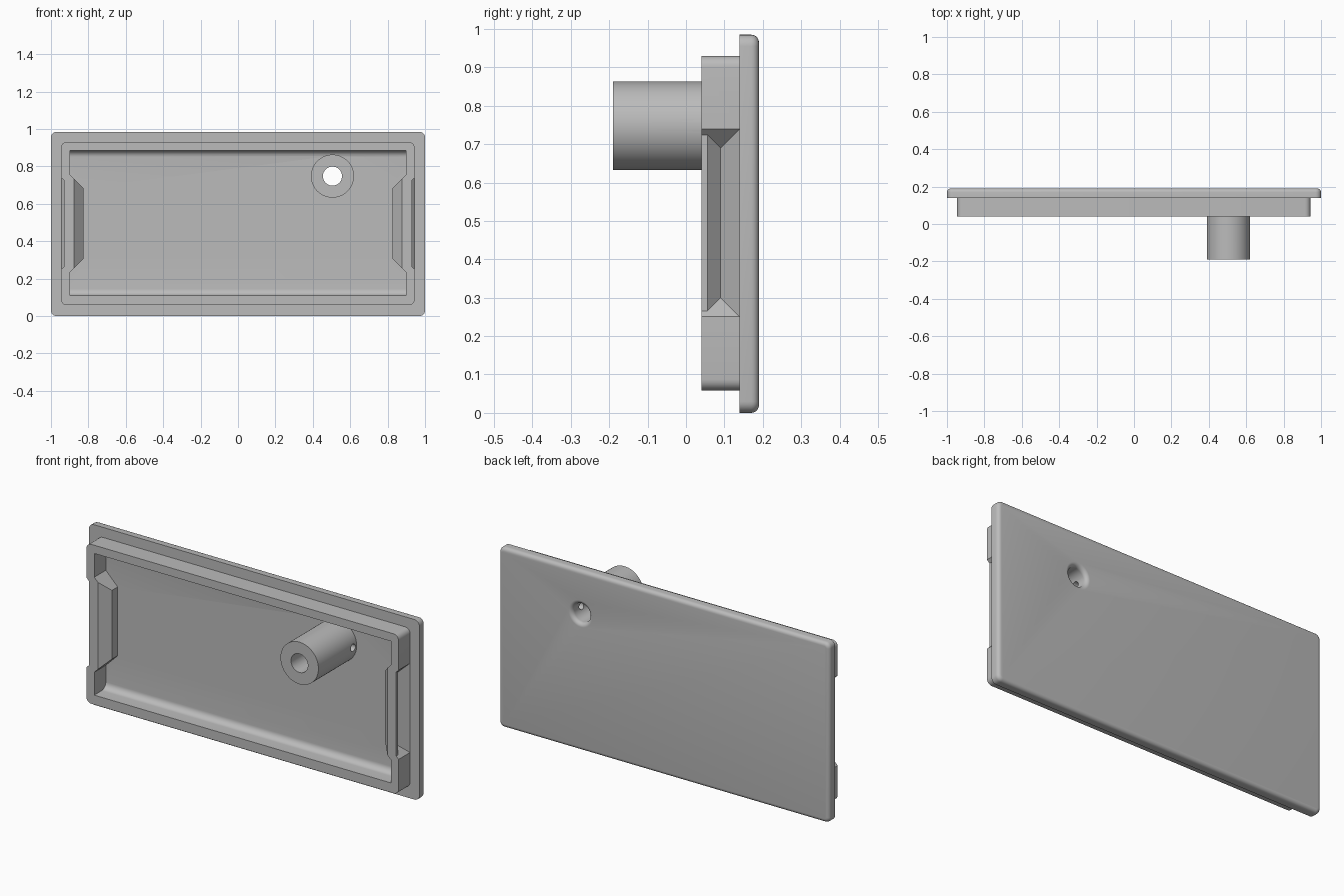
import bpy, bmesh, math
from mathutils import Vector, Matrix

if "Cube" in bpy.data.objects:
    bpy.data.objects.remove(bpy.data.objects["Cube"], do_unlink=True)

grey = bpy.data.materials.new("light_grey_plastic")
grey.use_nodes = True
colour = (0.5, 0.5, 0.5, 1)
grey.diffuse_color = colour
grey.node_tree.nodes["Principled BSDF"].inputs["Base Color"].default_value = colour

MID_Z = 0.495
POST = Vector((0.505, 0, 0.748))


def finish(bm, name):
    bmesh.ops.recalc_face_normals(bm, faces=bm.faces)
    mesh = bpy.data.meshes.new(name)
    bm.to_mesh(mesh)
    bm.free()
    mesh.materials.append(grey)
    ob = bpy.data.objects.new(name, mesh)
    bpy.context.collection.objects.link(ob)
    return ob


def box(name, low, high, bevels=()):
    """Box between two corners; each bevel is (edge rule, radius, segments)."""
    bm = bmesh.new()
    low, high = Vector(low), Vector(high)
    bmesh.ops.create_cube(bm, size=1)
    bmesh.ops.scale(bm, vec=high - low, verts=bm.verts)
    bmesh.ops.translate(bm, vec=(low + high) / 2, verts=bm.verts)
    for rule, radius, segments in bevels:
        edges = [e for e in bm.edges if rule(e.verts[0].co, e.verts[1].co)]
        bmesh.ops.bevel(bm, geom=edges, offset=radius, segments=segments,
                        profile=0.5, affect='EDGES')
    return finish(bm, name)


def hull(name, side, profile, taper):
    """Convex block from (x, y) points whose ends slope at 45 degrees."""
    bm = bmesh.new()
    for x, y in profile:
        for s in (-1, 1):
            bm.verts.new((side * x, y, MID_Z + s * (x - taper)))
    bmesh.ops.convex_hull(bm, input=bm.verts)
    return finish(bm, name)


def revolve(name, profile):
    """Turn (radius, y) points around the post axis."""
    bm = bmesh.new()
    verts = [bm.verts.new((POST.x + r, y, POST.z)) for r, y in profile]
    edges = [bm.edges.new(pair) for pair in zip(verts, verts[1:])]
    bmesh.ops.spin(bm, geom=verts + edges, cent=POST, axis=(0, 1, 0),
                   angle=math.tau, steps=64)
    bmesh.ops.remove_doubles(bm, verts=bm.verts, dist=1e-5)
    return finish(bm, name)


def combine(target, tool, operation):
    mod = target.modifiers.new(operation.lower(), 'BOOLEAN')
    mod.operation, mod.object, mod.solver = operation, tool, 'EXACT'
    bpy.context.view_layer.objects.active = target
    bpy.ops.object.modifier_apply(modifier=mod.name)
    bpy.data.objects.remove(tool, do_unlink=True)


def corner(a, b):
    return abs(a.y - b.y) > 0.02


def back_edge(a, b):
    return min(a.y, b.y) > 0.189


def long_floor_edge(a, b):
    return min(a.y, b.y) > 0.139 and abs(a.x - b.x) > 1


# Raised frame with a hollow whose long edges are filleted
lid = box("lid", (-0.946, 0.04, 0.058), (0.944, 0.145, 0.93), [(corner, 0.03, 6)])
cavity = box("cavity_cutter", (-0.898, 0.02, 0.11), (0.898, 0.14, 0.885),
             [(long_floor_edge, 0.035, 8)])
combine(lid, cavity, 'DIFFERENCE')

# Snap grips: inward bulge with a V groove outside, at both ends
for side in (-1, 1):
    bulge = hull("grip_bulge", side, [(0.915, 0.04), (0.876, 0.04), (0.826, 0.09),
                                      (0.826, 0.142), (0.915, 0.142)], 0.638)
    combine(lid, bulge, 'UNION')
    groove = hull("groove_cutter", side, [(0.895, 0.09), (0.965, 0.02), (0.965, 0.16)], 0.70)
    combine(lid, groove, 'DIFFERENCE')
    relief = hull("relief_cutter", side, [(0.929, 0.02), (0.929, 0.1),
                                          (0.965, 0.02), (0.965, 0.1)], 0.70)
    combine(lid, relief, 'DIFFERENCE')

# Cover plate with rounded corners and a softened back edge
plate = box("cover_plate", (-1, 0.14, 0), (1, 0.19, 0.985),
            [(corner, 0.03, 6), (back_edge, 0.02, 5)])
combine(lid, plate, 'UNION')

# Screw post
post = revolve("screw_post", [(0, -0.19), (0.115, -0.19), (0.115, 0.15), (0, 0.15)])
combine(lid, post, 'UNION')

# Bore that flares out at the back
R, F = 0.051, 0.022
flare = [(R + F - F * math.cos(a), 0.19 - F + F * math.sin(a))
         for a in (i * math.pi / 16 for i in range(9))]
bore = revolve("bore_cutter", [(0, -0.25), (R, -0.25)] + flare
               + [(R + F, 0.25), (0, 0.25)])
combine(lid, bore, 'DIFFERENCE')

# Small cross hole near the foot of the post
bm = bmesh.new()
bmesh.ops.create_cone(bm, cap_ends=True, segments=20, radius1=0.02, radius2=0.02, depth=0.3,
                      matrix=Matrix.Translation((POST.x, 0.11, POST.z))
                      @ Matrix.Rotation(math.pi / 2, 4, 'Y'))
combine(lid, finish(bm, "cross_hole_cutter"), 'DIFFERENCE')

bpy.ops.object.select_all(action='DESELECT')
lid.select_set(True)
bpy.context.view_layer.objects.active = lid
bpy.ops.object.shade_smooth_by_angle(angle=math.radians(30))
